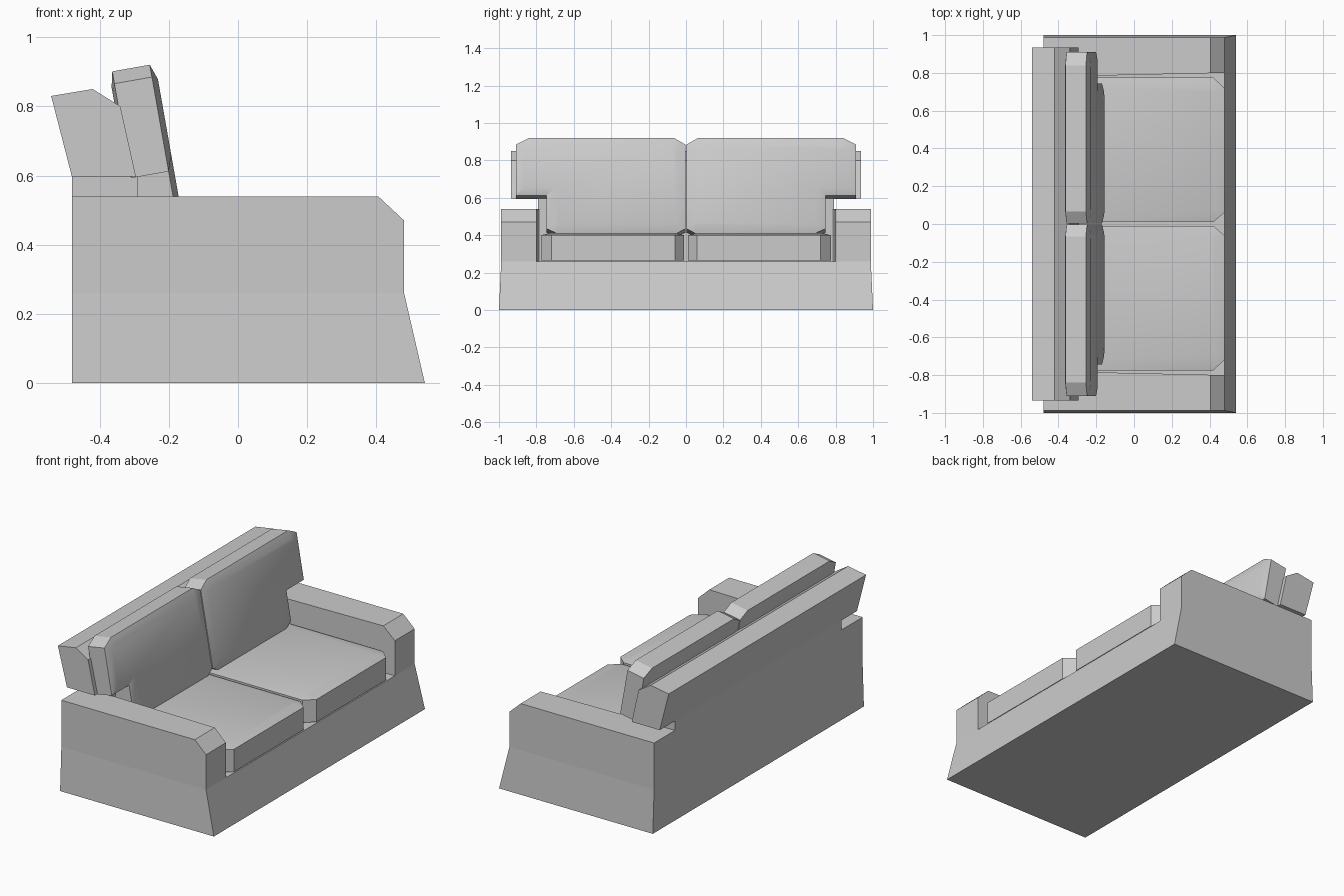
import bpy, bmesh, math
from mathutils import Vector

if "Cube" in bpy.data.objects:
    bpy.data.objects.remove(bpy.data.objects["Cube"])


def prism(name, pts, to3d, lo, hi, cushion=None):
    """Extrude outline pts from lo to hi; to3d(a, b, d) maps to space.
    cushion = (inset, lo_bulge, hi_bulge) crowns the two end faces."""
    bm = bmesh.new()
    low = [bm.verts.new(to3d(a, b, lo)) for a, b in pts]
    high = [bm.verts.new(to3d(a, b, hi)) for a, b in pts]
    ends = [bm.faces.new(low), bm.faces.new(high)]
    n = len(pts)
    for i in range(n):
        j = (i + 1) % n
        bm.faces.new((low[i], low[j], high[j], high[i]))
    bmesh.ops.recalc_face_normals(bm, faces=bm.faces[:])
    if cushion:
        for face, bulge in zip(ends, cushion[1:]):
            face.normal_update()
            normal = face.normal.copy()
            bmesh.ops.inset_region(bm, faces=[face], thickness=cushion[0],
                                   use_even_offset=True)
            bmesh.ops.translate(bm, verts=face.verts[:], vec=normal * bulge)
    me = bpy.data.meshes.new(name)
    bm.to_mesh(me)
    bm.free()
    ob = bpy.data.objects.new(name, me)
    bpy.context.collection.objects.link(ob)
    return ob


def activate(ob):
    bpy.ops.object.select_all(action='DESELECT')
    ob.select_set(True)
    bpy.context.view_layer.objects.active = ob


def along_y(a, b, d):
    return Vector((a, d, b))


def along_z(a, b, d):
    return Vector((a, b, d))


# back cushions lean back by 10 degrees
TILT = math.radians(10)
UP = Vector((-math.sin(TILT), 0, math.cos(TILT)))
FORWARD = Vector((math.cos(TILT), 0, math.sin(TILT)))


def leaning(a, b, d):
    return Vector((-0.165, a, 0.41)) + UP * b + FORWARD * d


# body: base and arms in one block, flared towards the floor
body = prism("sofa_body", [(-0.48, 0), (0.48, 0), (0.48, 0.47), (0.405, 0.54),
                           (-0.48, 0.54)], along_y, -0.988, 0.988)
bm = bmesh.new()
bm.from_mesh(body.data)
bmesh.ops.bisect_plane(bm, geom=bm.verts[:] + bm.edges[:] + bm.faces[:],
                       plane_co=(0, 0, 0.26), plane_no=(0, 0, 1))
for v in bm.verts:
    if v.co.z < 0.01:
        v.co.y = math.copysign(1.0, v.co.y)
        if v.co.x > 0:
            v.co.x = 0.54
bm.to_mesh(body.data)
bm.free()

# seat well cut between the arms
well = prism("seat_well_cutter", [(-0.29, -0.783), (0.7, -0.805), (0.7, 0.805),
                                  (-0.29, 0.783)], along_z, 0.26, 0.8)
well.hide_render = True
mod = body.modifiers.new("seat_well", 'BOOLEAN')
mod.operation = 'DIFFERENCE'
mod.solver = 'EXACT'
mod.object = well
activate(body)
bpy.ops.object.modifier_apply(modifier=mod.name)
bpy.data.objects.remove(well)

# back rest: narrow neck and the wide leaning bar above it
prism("back_neck", [(-0.48, 0.54), (-0.29, 0.54), (-0.29, 0.597),
                    (-0.48, 0.597)], along_y, -0.79, 0.79)
prism("back_bar", [(-0.48, 0.597), (-0.295, 0.597), (-0.34, 0.80),
                   (-0.42, 0.85), (-0.54, 0.83)], along_y, -0.935, 0.935)

# seat cushions with clipped front corners
seat = prism("seat_cushions", [(-0.28, 0.01), (0.42, 0.01), (0.478, 0.06),
                               (0.478, 0.72), (0.42, 0.775), (-0.28, 0.775)],
             along_z, 0.265, 0.40, cushion=(0.05, 0.0, 0.012))

# back cushions, wider above the arms
back = prism("back_cushions", [(0.05, 0), (0.69, 0), (0.745, 0.025),
                               (0.745, 0.205), (0.91, 0.205), (0.91, 0.482),
                               (0.84, 0.518), (0.065, 0.518), (0.003, 0.482),
                               (0.003, 0.025)],
             leaning, -0.11, 0, cushion=(0.045, 0.01, 0.016))

for ob in (seat, back):
    activate(ob)
    bpy.ops.object.shade_smooth_by_angle(angle=math.radians(25))
    m = ob.modifiers.new("pair", 'MIRROR')
    m.use_axis = (False, True, False)
    m.use_mirror_merge = False
